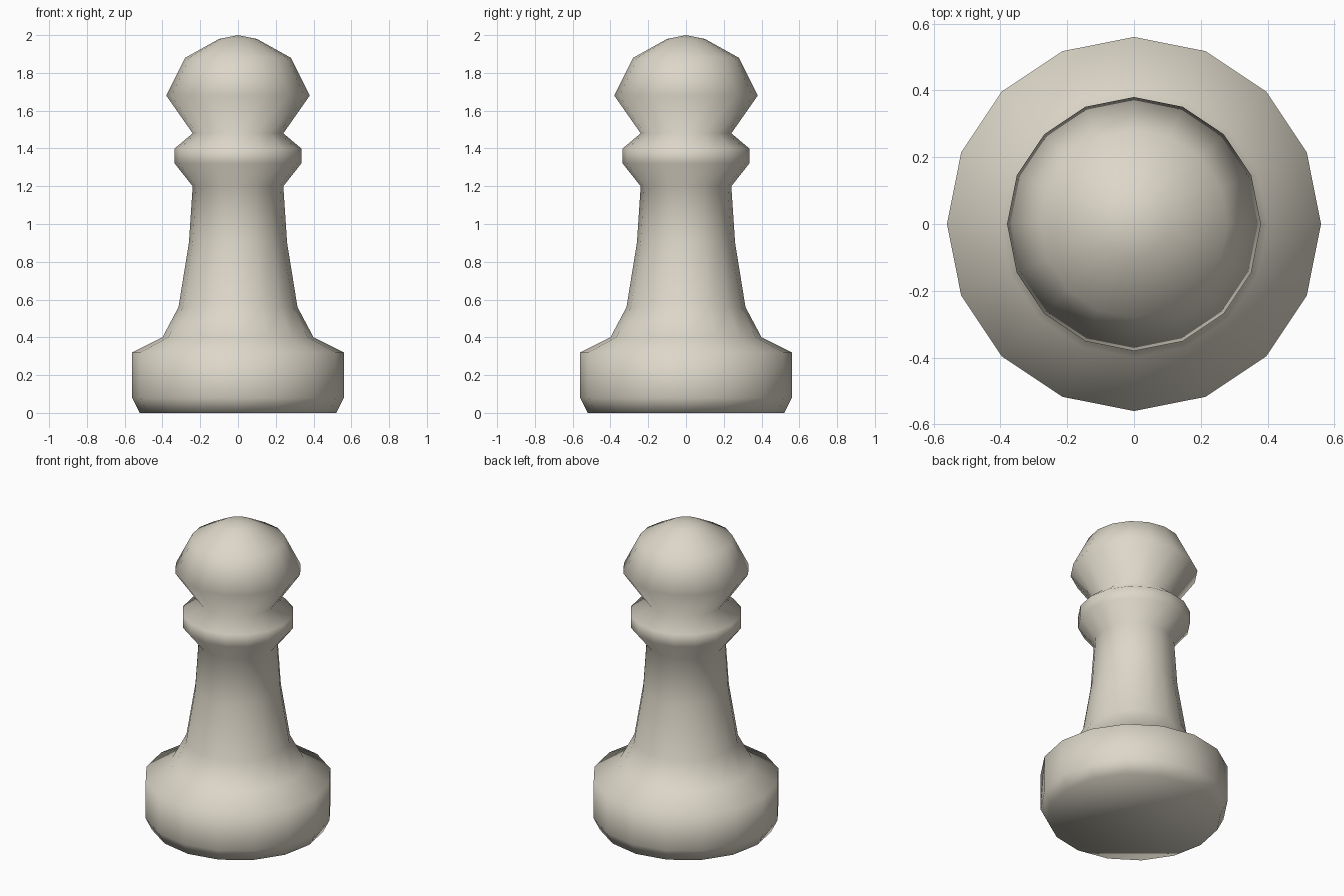
import bpy
import bmesh
from math import cos, sin, tau

cube = bpy.data.objects.get("Cube")
if cube:
    bpy.data.objects.remove(cube, do_unlink=True)

SIDES = 16

# Warm ivory finish
ivory = bpy.data.materials.new("ivory")
ivory.use_nodes = True
color = (0.72, 0.68, 0.58, 1)
ivory.diffuse_color = color
shader = next(n for n in ivory.node_tree.nodes if n.type == "BSDF_PRINCIPLED")
shader.inputs["Base Color"].default_value = color

# Turned outline as (radius, height), from the foot upwards
foot = [(0.52, 0), (0.56, 0.08), (0.56, 0.32), (0.40, 0.40)]
stem = [(0.315, 0.56), (0.26, 0.90), (0.24, 1.20)]
collar = [(0.335, 1.32), (0.335, 1.40), (0.24, 1.48)]
head = [(0.38, 1.68), (0.28, 1.88), (0.10, 1.98)]
TOP = 2.0

# Stack rings along the outline and bridge each to the one below
bm = bmesh.new()
rings = []
for radius, z in foot + stem + collar + head:
    angles = [tau * i / SIDES for i in range(SIDES)]
    rings.append([bm.verts.new((radius * cos(a), radius * sin(a), z)) for a in angles])
for low, high in zip(rings, rings[1:]):
    for i in range(SIDES):
        j = (i + 1) % SIDES
        bm.faces.new((low[i], low[j], high[j], high[i]))

# Flat underside and a shallow point on the crown
bm.faces.new(rings[0][::-1])
tip = bm.verts.new((0, 0, TOP))
for i in range(SIDES):
    bm.faces.new((rings[-1][i], rings[-1][(i + 1) % SIDES], tip))
for face in bm.faces:
    face.smooth = True

mesh = bpy.data.meshes.new("pawn_piece")
bm.to_mesh(mesh)
bm.free()
mesh.materials.append(ivory)
pawn = bpy.data.objects.new("pawn_piece", mesh)
bpy.context.collection.objects.link(pawn)
